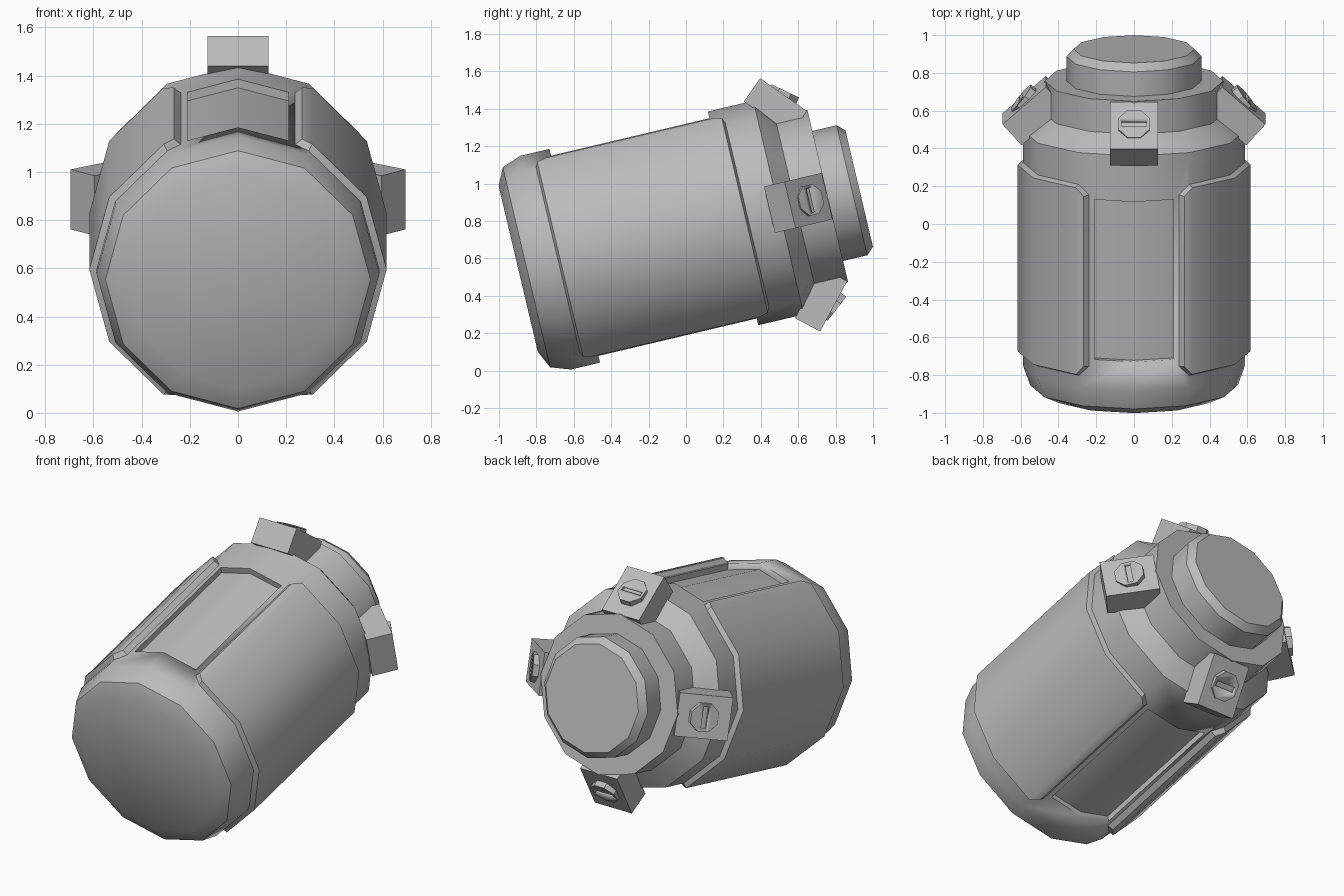
import bpy, bmesh, math
from mathutils import Matrix, Vector

if "Cube" in bpy.data.objects:
    bpy.data.objects.remove(bpy.data.objects["Cube"])

SIDES = 12
STEP = 2 * math.pi / SIDES
TILT = math.radians(13.3)
C, S = math.cos(TILT), math.sin(TILT)
# Canister frame: local z runs along the axis, local y points to the top slot
FRAME = Matrix(((-1, 0, 0, 0), (0, -S, C, -0.887), (0, C, S, 0.545), (0, 0, 0, 1)))

grey = bpy.data.materials.new("metal_grey")
grey.use_nodes = True
COLOUR = (0.5, 0.5, 0.5, 1)
grey.diffuse_color = COLOUR
grey.node_tree.nodes["Principled BSDF"].inputs["Base Color"].default_value = COLOUR


def finish(name, bm, matrix=Matrix()):
    """Place a bmesh in the canister frame as a shaded object."""
    bmesh.ops.transform(bm, matrix=FRAME @ matrix, verts=bm.verts)
    bmesh.ops.recalc_face_normals(bm, faces=bm.faces)
    mesh = bpy.data.meshes.new(name)
    bm.to_mesh(mesh)
    bm.free()
    mesh.materials.append(grey)
    obj = bpy.data.objects.new(name, mesh)
    bpy.context.collection.objects.link(obj)
    bpy.ops.object.select_all(action="DESELECT")
    obj.select_set(True)
    bpy.context.view_layer.objects.active = obj
    bpy.ops.object.shade_smooth_by_angle(angle=math.radians(35))
    return obj


def rim(angle, radius, s):
    """Point on the twelve-sided outline, angle measured from the top slot."""
    r = radius * math.cos(STEP / 2) / math.cos(angle % STEP - STEP / 2)
    return Vector((r * math.sin(angle), r * math.cos(angle), s))


def bridge(bm, a, b):
    for i in range(len(a)):
        j = (i + 1) % len(a)
        bm.faces.new((a[i], a[j], b[j], b[i]))


def lathe(name, profile):
    bm = bmesh.new()
    rings = [[bm.verts.new((r * math.sin(i * STEP), r * math.cos(i * STEP), s))
              for i in range(SIDES)] for s, r in profile]
    for a, b in zip(rings, rings[1:]):
        bridge(bm, a, b)
    bm.faces.new(rings[0])
    bm.faces.new(rings[-1])
    return finish(name, bm)


def cut(target, cutter):
    cutter.hide_render = True
    cutter.hide_viewport = True
    mod = target.modifiers.new("cut", "BOOLEAN")
    mod.operation = "DIFFERENCE"
    mod.solver = "EXACT"
    mod.object = cutter


def turn(degrees):
    return Matrix.Rotation(math.radians(degrees), 4, "Z")


# Main body, with a domed end, shoulder and neck
body = lathe("body", [(-0.01, 0.455), (0.035, 0.55), (0.14, 0.587), (1.42, 0.587),
                      (1.512, 0.473), (1.69, 0.473)])
lathe("end_cap", [(1.67, 0.357), (1.823, 0.357), (1.863, 0.32)])

# Shallow slots along the top and underside of the body
for name, spin in (("top", 0), ("bottom", 180)):
    bm = bmesh.new()
    section = [(-0.21, 0.494), (0, 0.55), (0.21, 0.494), (0.21, 0.7), (-0.21, 0.7)]
    ends = [[bm.verts.new((x, y, s)) for x, y in section] for s in (0.3, 1.17)]
    bridge(bm, *ends)
    for end in ends:
        bm.faces.new(end)
    cut(body, finish(name + "_slot_cutter", bm, turn(spin)))


# Raised side shells with bevelled edges and clipped corners
def shell_layer(bm, radius, edge, low, high, clip):
    angles = [math.radians(a) for a in (edge, 30, 60, 90, 120, 150, 180 - edge)]
    last = len(angles) - 1
    rows = []
    for i, a in enumerate(angles):
        trim = clip if i in (0, last) else 0
        rows.append([bm.verts.new(rim(a, radius, s)) for s in (low + trim, high - trim)])
    return rows


for name, spin in (("right", 0), ("left", 180)):
    bm = bmesh.new()
    outer = shell_layer(bm, 0.617, 26, 0.22, 1.235, 0.045)
    inner = shell_layer(bm, 0.58, 24, 0.205, 1.25, 0.055)
    for rows in (outer, inner):
        for a, b in zip(rows, rows[1:]):
            bm.faces.new((a[0], b[0], b[1], a[1]))
    loops = [[r[0] for r in rows] + [r[1] for r in reversed(rows)] for rows in (outer, inner)]
    bridge(bm, *loops)
    finish(name + "_shell", bm, turn(spin))

# Four shoulder clamps, each with a slotted screw set at a slight angle
for name, spin in (("top", 0), ("right", 90), ("bottom", 180), ("left", 270)):
    place = turn(spin) @ Matrix.Translation((0, 0.5815, 1.585))
    lean = place @ Matrix.Rotation(math.radians(-41.6), 4, "X")
    bm = bmesh.new()
    bmesh.ops.create_cube(bm, size=1, matrix=Matrix.Translation((0, 0, -0.076))
                          @ Matrix.Diagonal((0.255, 0.306, 0.152, 1)))
    finish(name + "_clamp", bm, lean)

    seat = place @ Matrix.Rotation(math.radians(-51), 4, "X")
    bm = bmesh.new()
    bmesh.ops.create_cone(bm, cap_ends=True, segments=8, radius1=0.088, radius2=0.088,
                          depth=0.06, matrix=Matrix.Translation((0, 0, -0.008)) @ turn(22.5))
    screw = finish(name + "_screw", bm, seat)
    bm = bmesh.new()
    bmesh.ops.create_cube(bm, size=1, matrix=Matrix.Translation((0, 0, 0.022))
                          @ Matrix.Diagonal((0.13, 0.03, 0.03, 1)))
    cut(screw, finish(name + "_screw_cutter", bm, seat))
